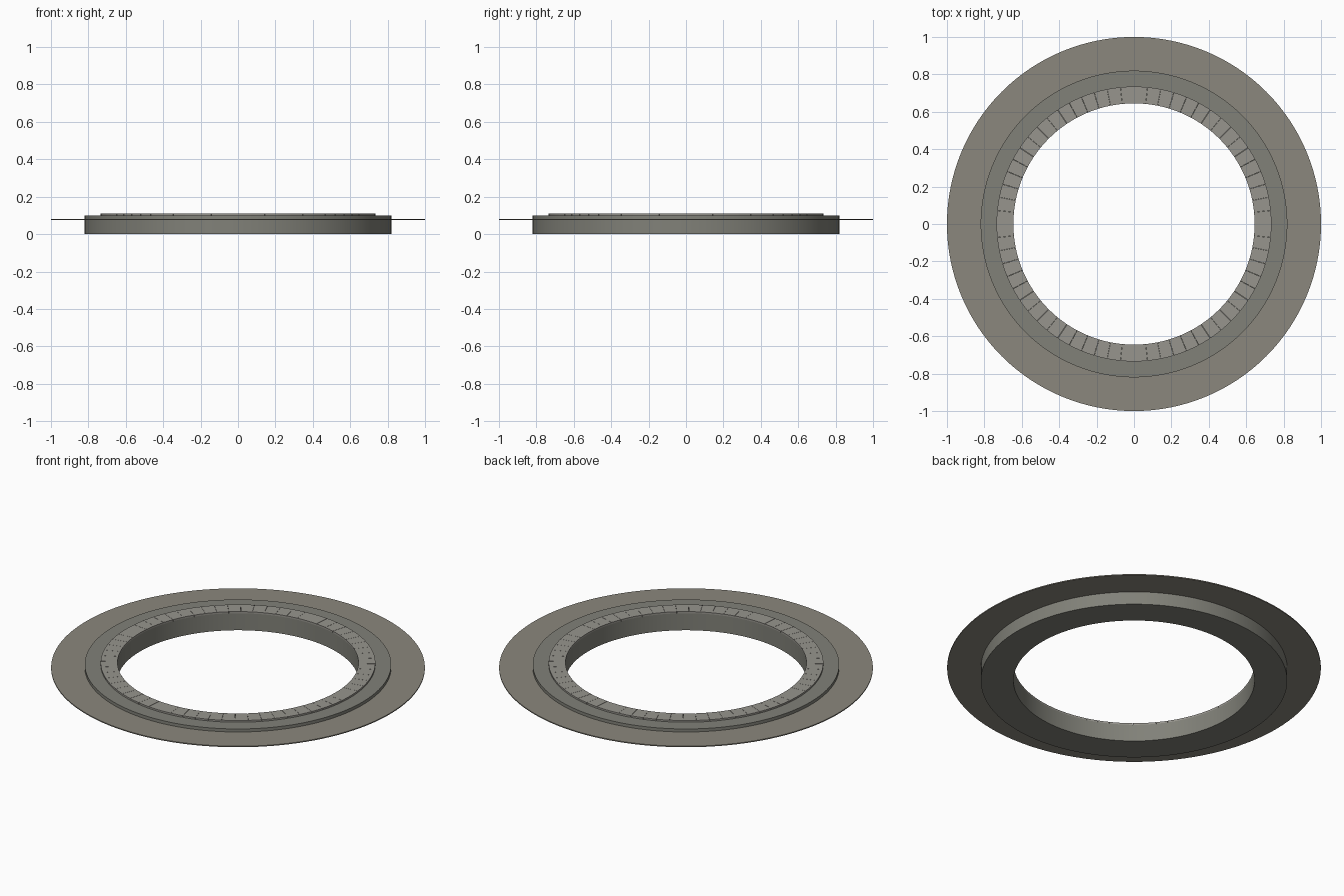
import bpy, bmesh, math
from math import cos, sin, radians

if "Cube" in bpy.data.objects:
    bpy.data.objects.remove(bpy.data.objects["Cube"])


def material(name, rgb):
    m = bpy.data.materials.new(name)
    m.diffuse_color = (*rgb, 1)
    m.use_nodes = True
    m.node_tree.nodes["Principled BSDF"].inputs["Base Color"].default_value = m.diffuse_color
    return m


def sector(bm, r0, r1, z0, z1, a0, a1, n, closed=False):
    """Rectangular profile swept about z; closed ring or capped block."""
    prof = [(r0, z0), (r1, z0), (r1, z1), (r0, z1)]
    count = n if closed else n + 1
    rows = []
    for i in range(count):
        a = a0 + (a1 - a0) * i / n
        rows.append([bm.verts.new((r * cos(a), r * sin(a), z)) for r, z in prof])
    for i in range(n):
        p, q = rows[i], rows[(i + 1) % count]
        for j in range(4):
            k = (j + 1) % 4
            bm.faces.new((p[j], q[j], q[k], p[k]))
    if not closed:
        bm.faces.new(rows[0])
        bm.faces.new(rows[-1][::-1])


def finish(bm, name, mat):
    bmesh.ops.recalc_face_normals(bm, faces=bm.faces)
    me = bpy.data.meshes.new(name)
    bm.to_mesh(me)
    bm.free()
    me.materials.append(mat)
    ob = bpy.data.objects.new(name, me)
    bpy.context.collection.objects.link(ob)
    bpy.ops.object.select_all(action='DESELECT')
    ob.select_set(True)
    bpy.context.view_layer.objects.active = ob
    bpy.ops.object.shade_smooth_by_angle(angle=radians(30))


def ring(name, r0, r1, z0, z1, mat):
    bm = bmesh.new()
    sector(bm, r0, r1, z0, z1, 0, 2 * math.pi, 128, True)
    finish(bm, name, mat)


stone = material("stone", (0.22, 0.22, 0.19))
pale = material("pale_stone", (0.31, 0.30, 0.27))
earth = material("earth", (0.26, 0.245, 0.205))

# Main kerb and the thin ground apron around it
ring("kerb_ring", 0.645, 0.82, 0.0, 0.1, stone)
ring("ground_apron", 0.815, 1.0, 0.076, 0.082, earth)

# Coping blocks on the inner rim, with a double-width block on each axis
bm = bmesh.new()
step = 2 * math.pi / 64
gap = 0.0008
for quarter in range(4):
    for k in range(-1, 15):
        if k == 0:
            continue
        start = quarter * 16 + k
        width = 2 if k == -1 else 1
        a = start * step
        sector(bm, 0.645, 0.735, 0.1, 0.11, a + gap, a + width * step - gap, 2 * width)
finish(bm, "coping_blocks", pale)
